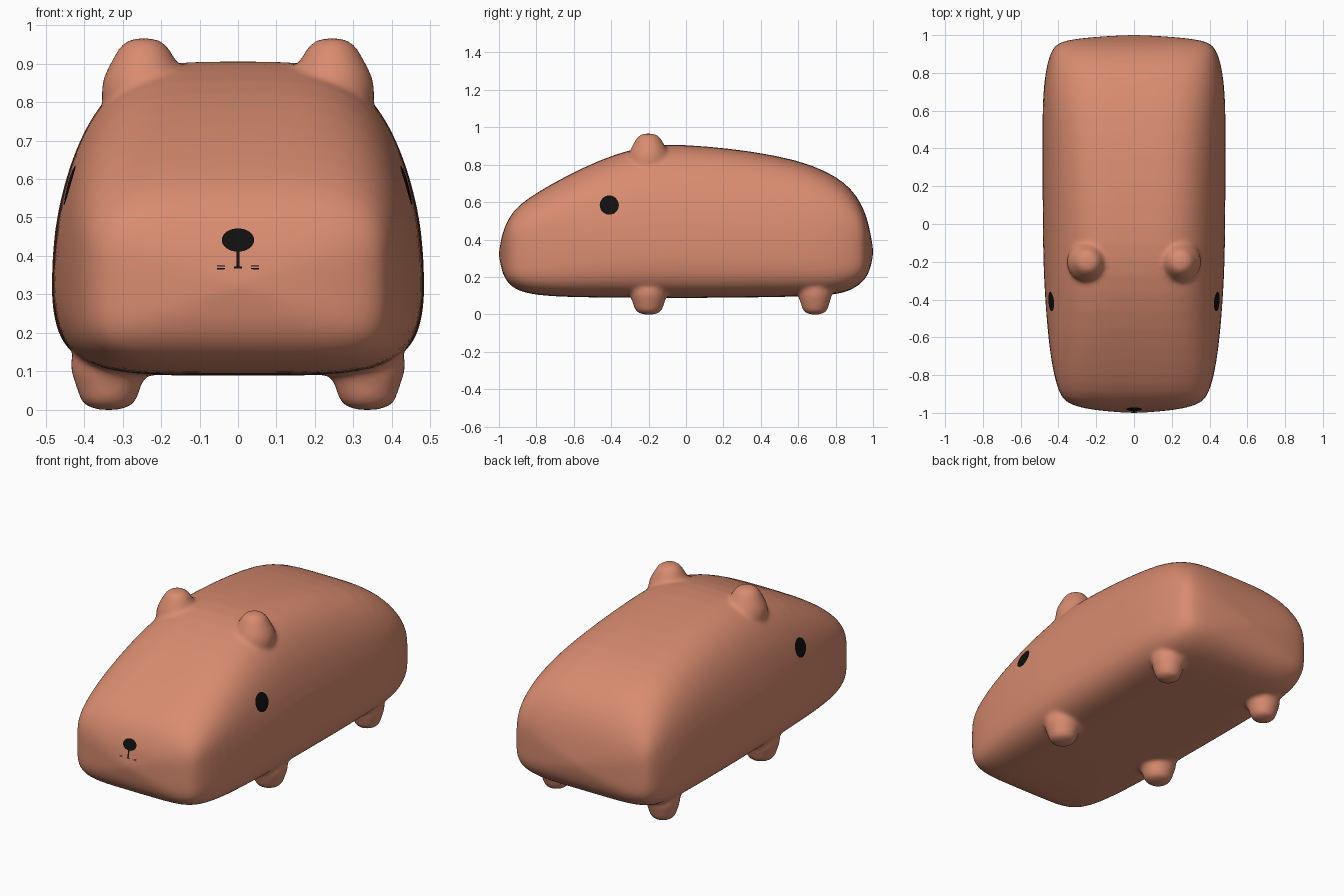
import bpy, bmesh, math

if "Cube" in bpy.data.objects:
    bpy.data.objects.remove(bpy.data.objects["Cube"])


def material(name, rgb):
    m = bpy.data.materials.new(name)
    m.diffuse_color = (*rgb, 1)
    m.use_nodes = True
    m.node_tree.nodes["Principled BSDF"].inputs["Base Color"].default_value = m.diffuse_color
    return m


fur = material("salmon_brown", (0.69, 0.26, 0.16))
black = material("black", (0.005, 0.005, 0.005))


def finish(bm, name, mat):
    me = bpy.data.meshes.new(name)
    bm.to_mesh(me)
    bm.free()
    me.materials.append(mat)
    for p in me.polygons:
        p.use_smooth = True
    ob = bpy.data.objects.new(name, me)
    bpy.context.collection.objects.link(ob)
    return ob


def loft(bm, rings, start, end):
    """Closed skin through rings of points, with a tip at each end."""
    loops = [[bm.verts.new(p) for p in ring] for ring in rings]
    n = len(loops[0])
    a, b = bm.verts.new(start), bm.verts.new(end)
    faces = []
    for i in range(n):
        j = (i + 1) % n
        for lo, hi in zip(loops, loops[1:]):
            faces.append(bm.faces.new((lo[i], lo[j], hi[j], hi[i])))
        faces.append(bm.faces.new((a, loops[0][j], loops[0][i])))
        faces.append(bm.faces.new((b, loops[-1][i], loops[-1][j])))
    bmesh.ops.recalc_face_normals(bm, faces=faces)


# Body stations: y, half width, bottom z, top z
STATIONS = [
    (-.995, .10, .285, .36), (-.985, .21, .235, .42), (-.97, .29, .195, .465),
    (-.945, .36, .16, .52), (-.90, .395, .125, .58), (-.80, .425, .102, .65),
    (-.65, .45, .093, .735), (-.46, .468, .09, .828), (-.27, .48, .088, .89),
    (-.12, .484, .088, .912), (.10, .486, .088, .90), (.35, .487, .09, .873),
    (.60, .487, .095, .825), (.75, .478, .10, .765), (.85, .46, .115, .705),
    (.92, .437, .15, .625), (.96, .405, .19, .54), (.98, .32, .23, .465),
    (.993, .17, .275, .395)]


def section(y, w, zb, zt, n=64):
    """Rounded box section whose sides lean in above z = 0.4."""
    pts = []
    for i in range(n):
        t = 2 * math.pi * i / n
        c, s = math.cos(t), math.sin(t)
        e = 2 / (4 if s > 0 else 5)
        z = (zb + zt) / 2 + (zt - zb) / 2 * math.copysign(abs(s) ** e, s)
        d = max(0, z - .4)
        x = w * math.copysign(abs(c) ** e, c) * (1 - .81 * d * d / (d + .225))
        pts.append((x, y, z))
    return pts


def bump(bm, x, y, profile, tip, k=1):
    """Lathed stub with a flared root, given as (radius, z) pairs."""
    rings = [[(x + r * k * math.cos(a * math.pi / 16),
               y + r * k * math.sin(a * math.pi / 16), z)
              for a in range(32)] for r, z in profile]
    loft(bm, rings, (x, y, profile[0][1]), (x, y, tip))


EAR = [(.08, .74), (.115, .80), (.11, .85), (.10, .88), (.077, .92),
       (.064, .945), (.043, .963)]
LEG = [(.07, .22), (.10, .14), (.10, .10), (.088, .07), (.08, .045),
       (.073, .02), (.05, .002)]

# Body, ears and legs, fused into one soft skin
bm = bmesh.new()
loft(bm, [section(*s) for s in STATIONS], (0, -1.002, .325), (0, 1.002, .335))
for side in (-1, 1):
    bump(bm, side * .245, -.2, EAR, .969)
    bump(bm, side * .337, -.2, LEG, -.003)
    bump(bm, side * .337, .69, LEG, -.003, .92)
body = finish(bm, "body_with_ears_and_legs", fur)
sub = body.modifiers.new("round", 'SUBSURF')
sub.levels = sub.render_levels = 1
rem = body.modifiers.new("fuse", 'REMESH')
rem.mode = 'VOXEL'
rem.voxel_size = .012
rem.use_smooth_shade = True
smo = body.modifiers.new("blend", 'SMOOTH')
smo.factor = .5
smo.iterations = 8


def plate(name, place, axis, shapes):
    """Thin marks laid on the body; each shape is (u, v, half u, half v, round)."""
    bm = bmesh.new()
    for cu, cv, hu, hv, is_round in shapes:
        n = 8
        grid = []
        for i in range(n + 1):
            row = []
            for j in range(n + 1):
                a, b = 2 * i / n - 1, 2 * j / n - 1
                if is_round:
                    a, b = a * math.sqrt(1 - b * b / 2), b * math.sqrt(1 - a * a / 2)
                row.append(bm.verts.new(place(cu + a * hu, cv + b * hv)))
            grid.append(row)
        for i in range(n):
            for j in range(n):
                bm.faces.new((grid[i][j], grid[i + 1][j],
                              grid[i + 1][j + 1], grid[i][j + 1]))
    bm.normal_update()
    f = next(iter(bm.faces))
    if f.normal.dot(f.calc_center_median()) < 0:
        bmesh.ops.reverse_faces(bm, faces=bm.faces[:])
    ob = finish(bm, name, black)
    sw = ob.modifiers.new("lay_on_body", 'SHRINKWRAP')
    sw.target = body
    sw.wrap_method = 'PROJECT'
    sw.wrap_mode = 'ABOVE_SURFACE'
    setattr(sw, "use_project_" + axis, True)
    sw.use_negative_direction = sw.use_positive_direction = True
    sw.offset = .004


# Eyes
for side, name in ((-1, "left_eye"), (1, "right_eye")):
    plate(name, lambda u, v, s=side: (s * .55, u, v), 'x',
          [(-.41, .583, .051, .051, True)])


# Nose and mouth marks
def front(u, v):
    return (u, -1.03, v)


plate("nose", front, 'y', [(0, .44, .042, .03, True)])
plate("mouth_lines", front, 'y',
      [(0, .392, .004, .024, False), (0, .369, .01, .002, False)]
      + [(s * .044, z, .01, .0015, False) for s in (-1, 1) for z in (.366, .373)])
